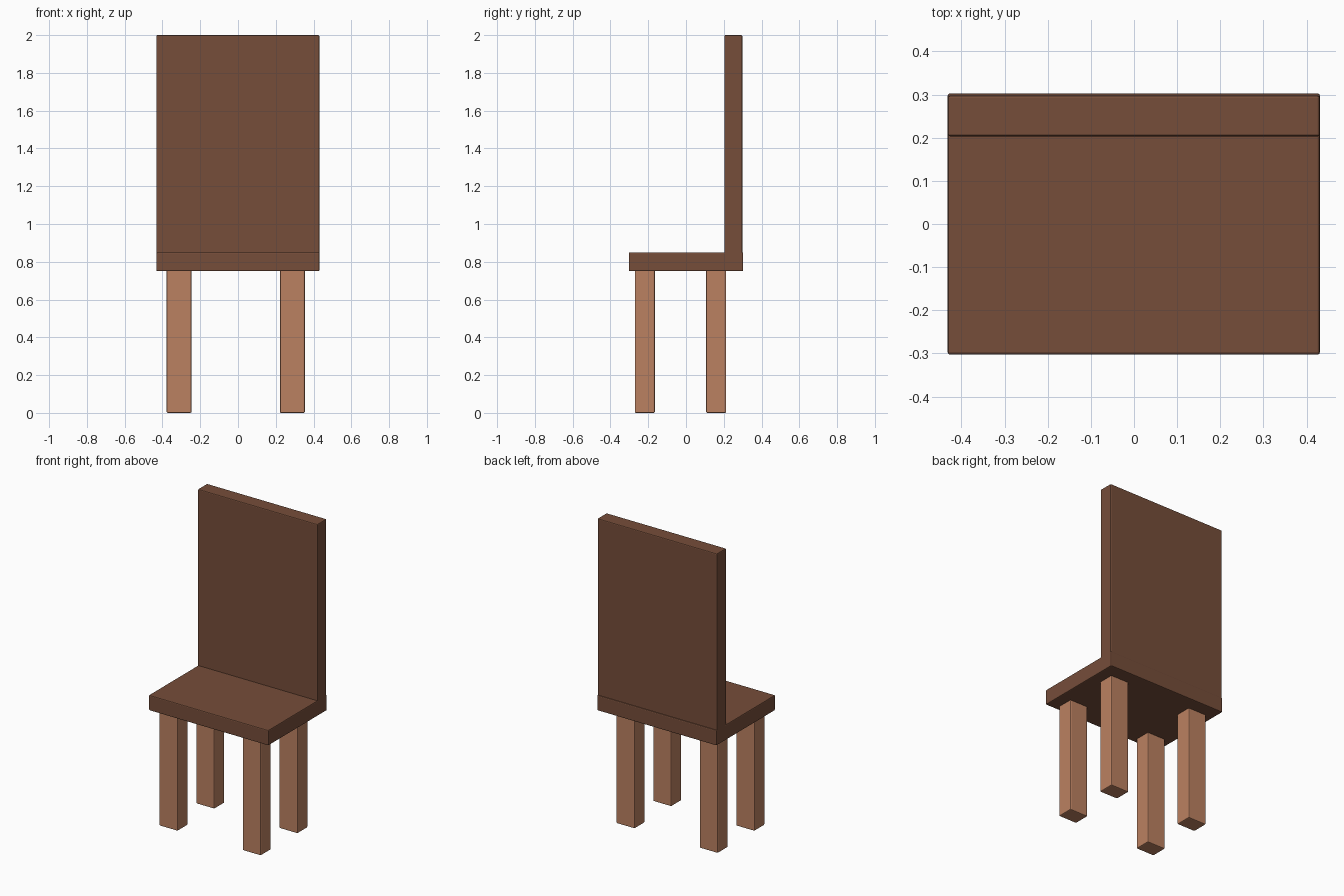
import bpy
import bmesh

if "Cube" in bpy.data.objects:
    bpy.data.objects.remove(bpy.data.objects["Cube"])


def material(name, rgb):
    m = bpy.data.materials.new(name)
    m.diffuse_color = (*rgb, 1)
    m.use_nodes = True
    m.node_tree.nodes["Principled BSDF"].inputs["Base Color"].default_value = m.diffuse_color
    return m


dark_wood = material("dark_wood", (0.18, 0.075, 0.042))
light_wood = material("light_wood", (0.50, 0.22, 0.12))


def box(name, lo, hi, mat, bevel=0.006):
    """Softly bevelled box between two corners."""
    mesh = bpy.data.meshes.new(name)
    bm = bmesh.new()
    bmesh.ops.create_cube(bm, size=1)
    for v in bm.verts:
        v.co = [lo[i] + (v.co[i] + 0.5) * (hi[i] - lo[i]) for i in range(3)]
    bmesh.ops.bevel(bm, geom=bm.edges[:], offset=bevel, segments=2,
                    profile=0.5, affect='EDGES')
    bm.to_mesh(mesh)
    bm.free()
    mesh.materials.append(mat)
    obj = bpy.data.objects.new(name, mesh)
    bpy.context.collection.objects.link(obj)
    return obj


# Seat slab and upright backrest
box("seat", (-0.432, -0.303, 0.75), (0.431, 0.303, 0.85), dark_wood)
box("backrest", (-0.432, 0.203, 0.835), (0.431, 0.298, 2.0), dark_wood)

# Four legs, set slightly forward and left of the seat centre
for side, x in (("left", -0.312), ("right", 0.288)):
    for end, y in (("front", -0.218), ("back", 0.160)):
        box(f"{end}_{side}_leg", (x - 0.066, y - 0.053, 0.0),
            (x + 0.066, y + 0.053, 0.756), light_wood)
